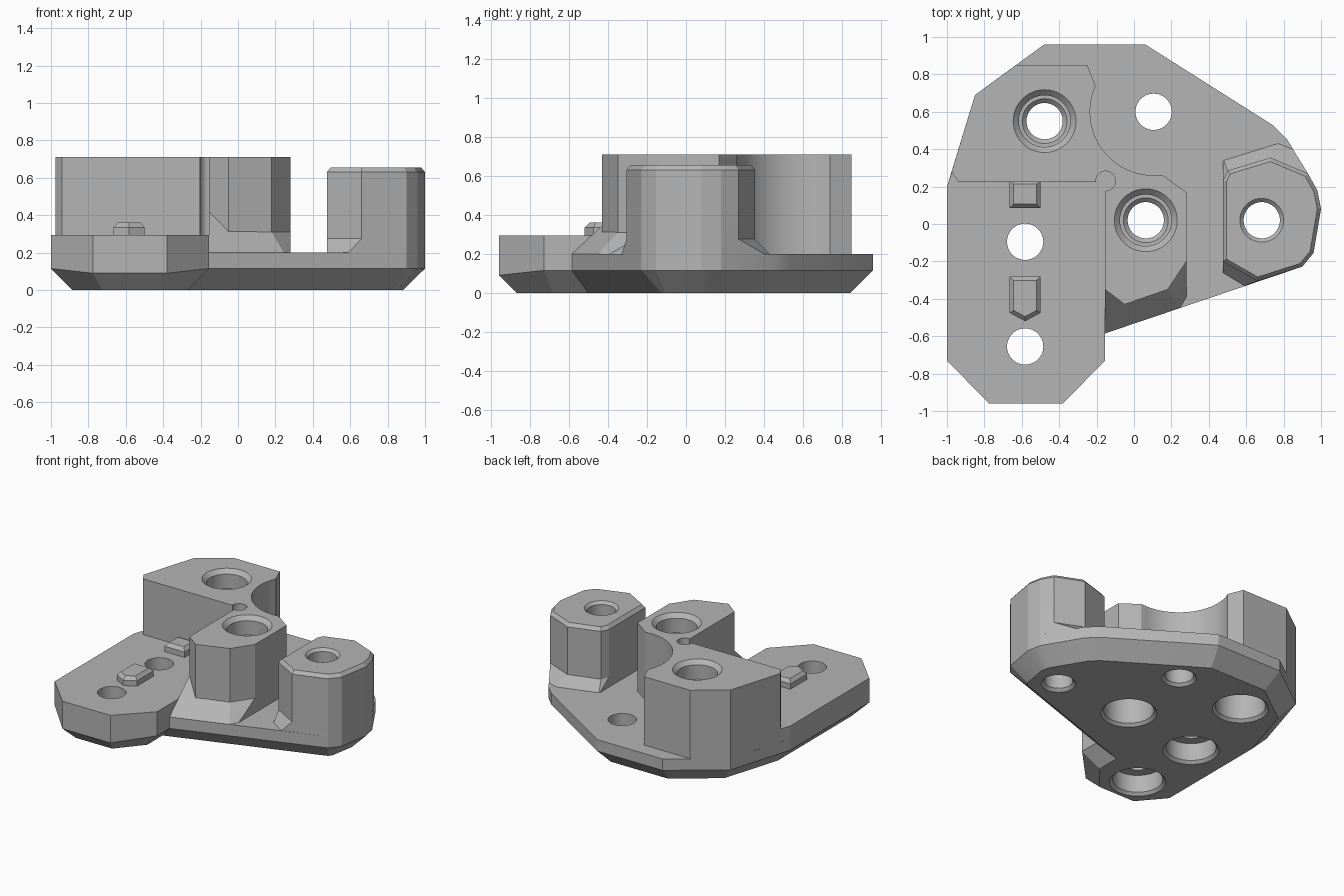
import bpy, bmesh
from math import sin, cos, radians, pi
from mathutils import Vector

cube = bpy.data.objects.get("Cube")
if cube:
    bpy.data.objects.remove(cube, do_unlink=True)

GREY = (0.46, 0.46, 0.46, 1)
mat = bpy.data.materials.new("plain grey")
mat.use_nodes = True
mat.diffuse_color = GREY
mat.node_tree.nodes["Principled BSDF"].inputs["Base Color"].default_value = GREY


def finish(name, bm):
    bmesh.ops.recalc_face_normals(bm, faces=bm.faces)
    mesh = bpy.data.meshes.new(name)
    bm.to_mesh(mesh)
    bm.free()
    mesh.materials.append(mat)
    ob = bpy.data.objects.new(name, mesh)
    bpy.context.collection.objects.link(ob)
    return ob


def add_loft(bm, rings):
    """Skin closed rings of 3D points and cap both ends."""
    rows = [[bm.verts.new(p) for p in ring] for ring in rings]
    n = len(rows[0])
    for a, b in zip(rows, rows[1:]):
        for i in range(n):
            j = (i + 1) % n
            bm.faces.new((a[i], a[j], b[j], b[i]))
    bm.faces.new(rows[0][::-1])
    bm.faces.new(rows[-1])


def loft(name, rings):
    bm = bmesh.new()
    add_loft(bm, rings)
    return finish(name, bm)


def at(points, z):
    return [(p[0], p[1], z) for p in points]


def offset(points, d):
    """Move every edge of a counter-clockwise outline inward by d."""
    pts = [Vector(p) for p in points]
    out = []
    for i, p in enumerate(pts):
        e1 = (p - pts[i - 1]).normalized()
        e2 = (pts[(i + 1) % len(pts)] - p).normalized()
        n1, n2 = Vector((-e1.y, e1.x)), Vector((-e2.y, e2.x))
        out.append(p + (n1 + n2) * (d / (1 + n1.dot(n2))))
    return out


def add_lathe(bm, centre, profile, n=48):
    add_loft(bm, [[(centre[0] + r * cos(2 * pi * i / n),
                    centre[1] + r * sin(2 * pi * i / n), z) for i in range(n)]
                  for r, z in profile])


def cut(ob, cutter):
    mod = ob.modifiers.new("cut", "BOOLEAN")
    mod.operation = "DIFFERENCE"
    mod.solver = "EXACT"
    mod.object = cutter
    bpy.context.view_layer.objects.active = ob
    bpy.ops.object.modifier_apply(modifier=mod.name)


# Base plate with a bevelled underside
outline = [(-1, 0.2), (-1, -0.73), (-0.775, -0.96), (-0.38, -0.96), (-0.155, -0.73),
           (-0.155, -0.585), (0.9, -0.228), (0.96, -0.155), (1, 0.08), (0.98, 0.18),
           (0.82, 0.45), (0.74, 0.53), (0.06, 0.96), (-0.48, 0.96), (-0.85, 0.69)]
under = offset(outline, 0.115)
for p in under:
    p.y = -0.87 if p.y < -0.8 else p.y
shoulder = [(x, y, 0.09 if y < -0.9 else 0.115) for x, y in outline]
plate = loft("base_plate", [at(under, 0), shoulder, at(outline, 0.2)])

# Raised pad on the right-hand side of the plate
pad_outline = [(-0.97, 0.29), (-1, 0.2)] + outline[1:5] + [(-0.155, 0.29)]
pad = loft("raised_pad", [at(pad_outline, 0.2), at(pad_outline, 0.295)])

# Tall block: rear tower and middle column joined around a round recess
recess = [(0.105 + 0.34 * cos(radians(a)), 0.6 + 0.34 * sin(radians(a)))
          for a in range(276, 152, -6)]
block_outline = [(-0.975, 0.28), (-0.94, 0.225), (-0.155, 0.225), (-0.155, -0.35),
                 (-0.05, -0.43), (0.18, -0.35), (0.28, -0.2), (0.28, 0.17),
                 (0.155, 0.26)] + recess + [(-0.25, 0.85), (-0.63, 0.85), (-0.85, 0.69)]
block = loft("tall_block", [at(block_outline, 0.2), at(block_outline, 0.71)])

# Sloped foot in front of the middle column
bm = bmesh.new()
for p in [(-0.155, -0.585, 0.2), (0.245, -0.45, 0.2), (0.28, -0.39, 0.2),
          (0.28, -0.2, 0.2), (-0.155, -0.35, 0.2), (-0.155, -0.35, 0.42),
          (-0.05, -0.43, 0.31), (0.18, -0.35, 0.31), (0.28, -0.2, 0.31)]:
    bm.verts.new(p)
bmesh.ops.convex_hull(bm, input=bm.verts)
bmesh.ops.dissolve_limit(bm, angle_limit=radians(2), verts=bm.verts, edges=bm.edges)
foot = finish("column_foot", bm)

# Side post with a flared foot and bevelled rim
right_side = [(0.9, -0.228), (0.96, -0.155), (1, 0.08), (0.98, 0.18)]
post_outline = [(0.475, -0.2), (0.66, -0.305)] + right_side + [
    (0.93, 0.27), (0.73, 0.355), (0.5, 0.285), (0.475, 0.23)]
post_foot = [(0.475, -0.26), (0.59, -0.33)] + right_side + [
    (0.85, 0.4), (0.77, 0.43), (0.48, 0.34), (0.475, 0.335)]
post = loft("side_post", [at(post_foot, 0.2), at(post_outline, 0.275),
                          at(post_outline, 0.63), at(offset(post_outline, 0.02), 0.655)])

# Two locating nubs on the pad
nubs = {"rear_nub": [(-0.665, 0.085), (-0.5, 0.085), (-0.5, 0.235), (-0.665, 0.235)],
        "front_nub": [(-0.665, -0.475), (-0.582, -0.52), (-0.5, -0.475),
                      (-0.5, -0.28), (-0.665, -0.28)]}
nub_parts = [loft(name, [at(pts, 0.295), at(pts, 0.335), at(offset(pts, 0.022), 0.36)])
             for name, pts in nubs.items()]

# Cutters for the screw holes
R, WIDE = 0.097, 0.17


def bore(bottom):
    """Lower part of a hole with a wide or narrow bevelled mouth."""
    if bottom:
        return [(WIDE + 0.04, -0.02), (WIDE, 0.02), (WIDE, bottom), (R, bottom)]
    return [(R + 0.04, -0.02), (R, 0.02)]


insert_top = [(R, 0.55), (0.12, 0.573), (0.138, 0.573), (0.138, 0.68), (0.188, 0.73)]
bm = bmesh.new()
for centre in [(0.063, 0.02), (-0.478, 0.55)]:
    add_lathe(bm, centre, bore(0.21) + insert_top)
for centre in [(-0.582, -0.095), (-0.582, -0.655)]:
    add_lathe(bm, centre, bore(0.15) + [(R, 0.4)])
add_lathe(bm, (0.105, 0.6), bore(0) + [(R, 0.4)])
add_lathe(bm, (0.683, 0.02), bore(0) + [(R, 0.635), (R + 0.04, 0.675)])
holes = finish("hole_cutter", bm)

# Corner relief between tower and column
bm = bmesh.new()
add_lathe(bm, (-0.152, 0.23), [(0.053, 0.295), (0.053, 0.8)], 24)
relief = finish("relief_cutter", bm)

for part in (plate, pad, block, post):
    cut(part, holes)
cut(block, relief)
for cutter in (holes, relief):
    bpy.data.objects.remove(cutter, do_unlink=True)

# Smooth the round walls, keep the flat facets crisp
bpy.ops.object.select_all(action="DESELECT")
for part in [plate, pad, block, foot, post] + nub_parts:
    part.select_set(True)
    bpy.context.view_layer.objects.active = part
bpy.ops.object.shade_smooth_by_angle(angle=radians(15))
